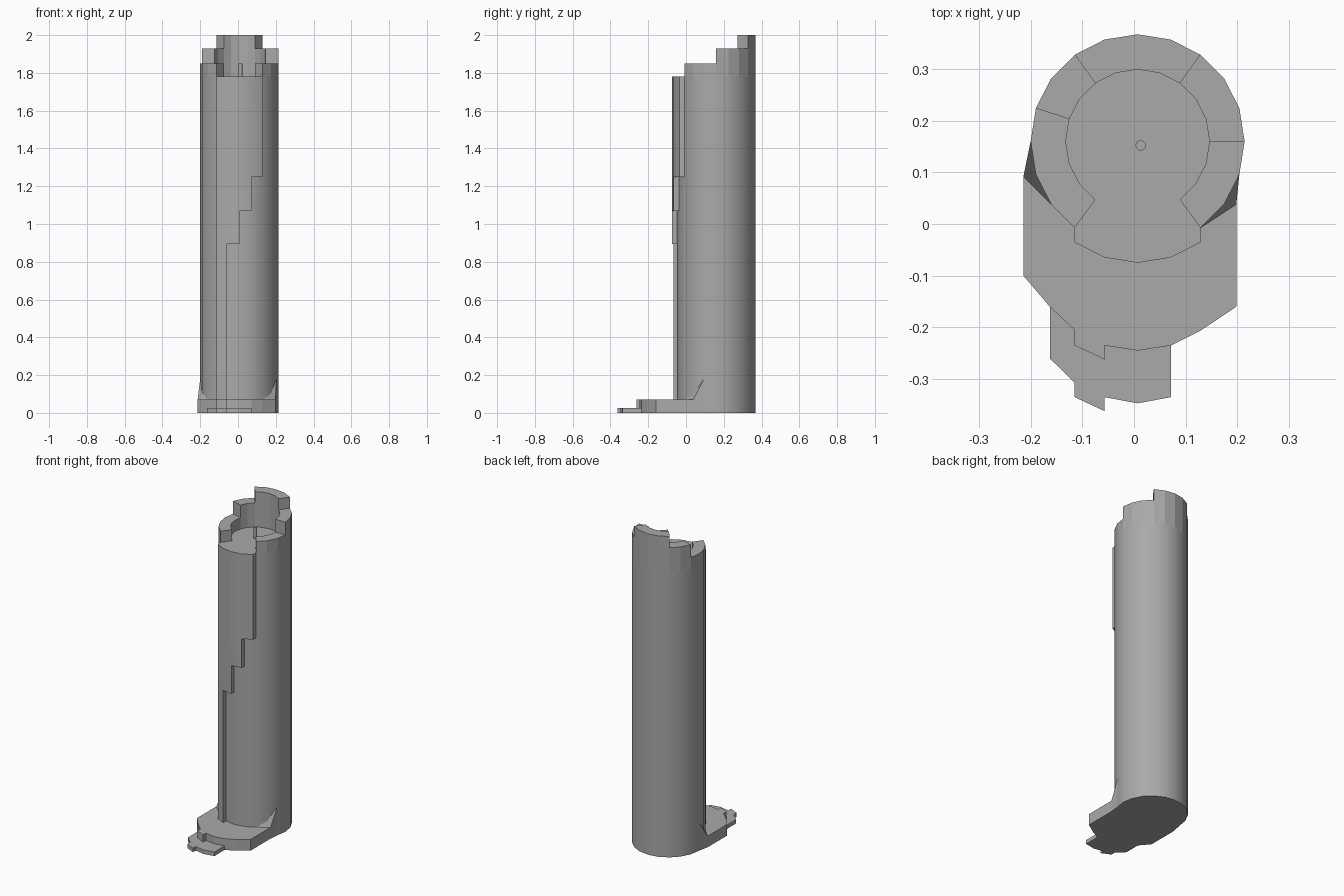
import bpy, bmesh, math
from mathutils import Vector

if "Cube" in bpy.data.objects:
    bpy.data.objects.remove(bpy.data.objects["Cube"], do_unlink=True)

CX, CY, R_OUT, R_IN = 0.007, 0.16, 0.207, 0.139
FLOOR, BASE_TOP, STEP_TOP = 1.78, 0.07, 0.025

stone = bpy.data.materials.new("stone_grey")
stone.use_nodes = True
GREY = (0.4, 0.4, 0.4, 1)
stone.diffuse_color = GREY
stone.node_tree.nodes["Principled BSDF"].inputs["Base Color"].default_value = GREY


def ring(radius, start, end):
    """Points on the tower circle, one every 18 degrees."""
    return [Vector((CX + radius * math.cos(math.radians(a)),
                    CY + radius * math.sin(math.radians(a)), 0))
            for a in range(start, end + 1, 18)]


def finish(name, bm, smooth=False):
    bmesh.ops.recalc_face_normals(bm, faces=bm.faces)
    mesh = bpy.data.meshes.new(name)
    bm.to_mesh(mesh)
    bm.free()
    mesh.materials.append(stone)
    obj = bpy.data.objects.new(name, mesh)
    bpy.context.collection.objects.link(obj)
    if smooth:
        bpy.ops.object.select_all(action="DESELECT")
        obj.select_set(True)
        bpy.context.view_layer.objects.active = obj
        bpy.ops.object.shade_smooth_by_angle(angle=math.radians(30))
    return obj


def prism(name, outline, bottom, top, smooth=False):
    bm = bmesh.new()
    face = bm.faces.new([bm.verts.new((p[0], p[1], bottom)) for p in outline])
    grown = bmesh.ops.extrude_face_region(bm, geom=[face], use_keep_orig=True)
    moved = [g for g in grown["geom"] if isinstance(g, bmesh.types.BMVert)]
    bmesh.ops.translate(bm, verts=moved, vec=(0, 0, top - bottom))
    return finish(name, bm, smooth)


def hull(name, points):
    bm = bmesh.new()
    for p in points:
        bm.verts.new(p)
    bmesh.ops.convex_hull(bm, input=bm.verts)
    return finish(name, bm)


# Tower shaft
prism("tower_shaft", ring(R_OUT, 0, 342), 0, FLOOR, True)

# Stepped parapet, open at the front
for name, start, end, top in (
        ("parapet_back", 54, 126, 2.0),
        ("parapet_back_right", 126, 162, 1.93),
        ("parapet_back_left", 0, 54, 1.93),
        ("parapet_front_right", 162, 234, 1.85),
        ("parapet_front_left", -54, 0, 1.85)):
    prism(name, ring(R_OUT, start, end) + ring(R_IN, start, end)[::-1], FLOOR, top)

# Raised front panel with a stepped lower edge
levels = [BASE_TOP, 0.895, 1.07, 1.25, FLOOR]
bm = bmesh.new()
arc = ring(R_OUT, 234, 306)
grid = [[bm.verts.new((p.x, p.y, z)) for z in levels] for p in arc]
for col in range(4):
    for row in range(col, 4):
        bm.faces.new((grid[col][row], grid[col + 1][row],
                      grid[col + 1][row + 1], grid[col][row + 1]))
bmesh.ops.delete(bm, geom=[v for v in bm.verts if not v.link_faces], context="VERTS")
grown = bmesh.ops.extrude_face_region(bm, geom=bm.faces[:], use_keep_orig=True)
bmesh.ops.translate(bm, verts=[g for g in grown["geom"] if isinstance(g, bmesh.types.BMVert)],
                    vec=(0, -0.028, 0))
finish("front_panel", bm, True)

# Doorstep platform reaching forward from the shaft
platform_front = [(-0.214, 0.092), (-0.214, -0.10), (-0.163, -0.16), (-0.115, -0.205),
                  (-0.115, -0.235), (-0.057, -0.262), (-0.057, -0.235), (0.007, -0.245),
                  (0.072, -0.235), (0.128, -0.207), (0.198, -0.16), (0.198, 0.038)]
prism("front_platform", platform_front + ring(R_OUT, 216, 306)[::-1], 0, BASE_TOP)

# Low step in front of the platform
prism("front_step",
      [(-0.163, -0.16), (-0.163, -0.26), (-0.115, -0.307), (-0.115, -0.335),
       (-0.057, -0.362), (-0.057, -0.335), (0.007, -0.347), (0.072, -0.335)]
      + platform_front[8:3:-1] + [platform_front[3]], 0, STEP_TOP)

# Sloped fillets joining the platform sides to the shaft
for name, corner, angles in (("fillet_right", (-0.214, 0.092), (180, 198, 216)),
                             ("fillet_left", (0.198, 0.038), (306, 324, 342))):
    feet = [ring(R_OUT, a, a)[0] for a in angles]
    tip = feet[0] if name == "fillet_right" else feet[2]
    hull(name, [(*corner, 0), (*corner, BASE_TOP), (tip.x, tip.y, 0.18)]
         + [(p.x, p.y, z) for p in feet for z in (0, BASE_TOP)])

# Small post on the roof floor
post = ring(R_OUT, 0, 342)
prism("roof_post", [(0.013 + (p.x - CX) * 0.048, 0.152 + (p.y - CY) * 0.048) for p in post],
      FLOOR, 1.85, True)
